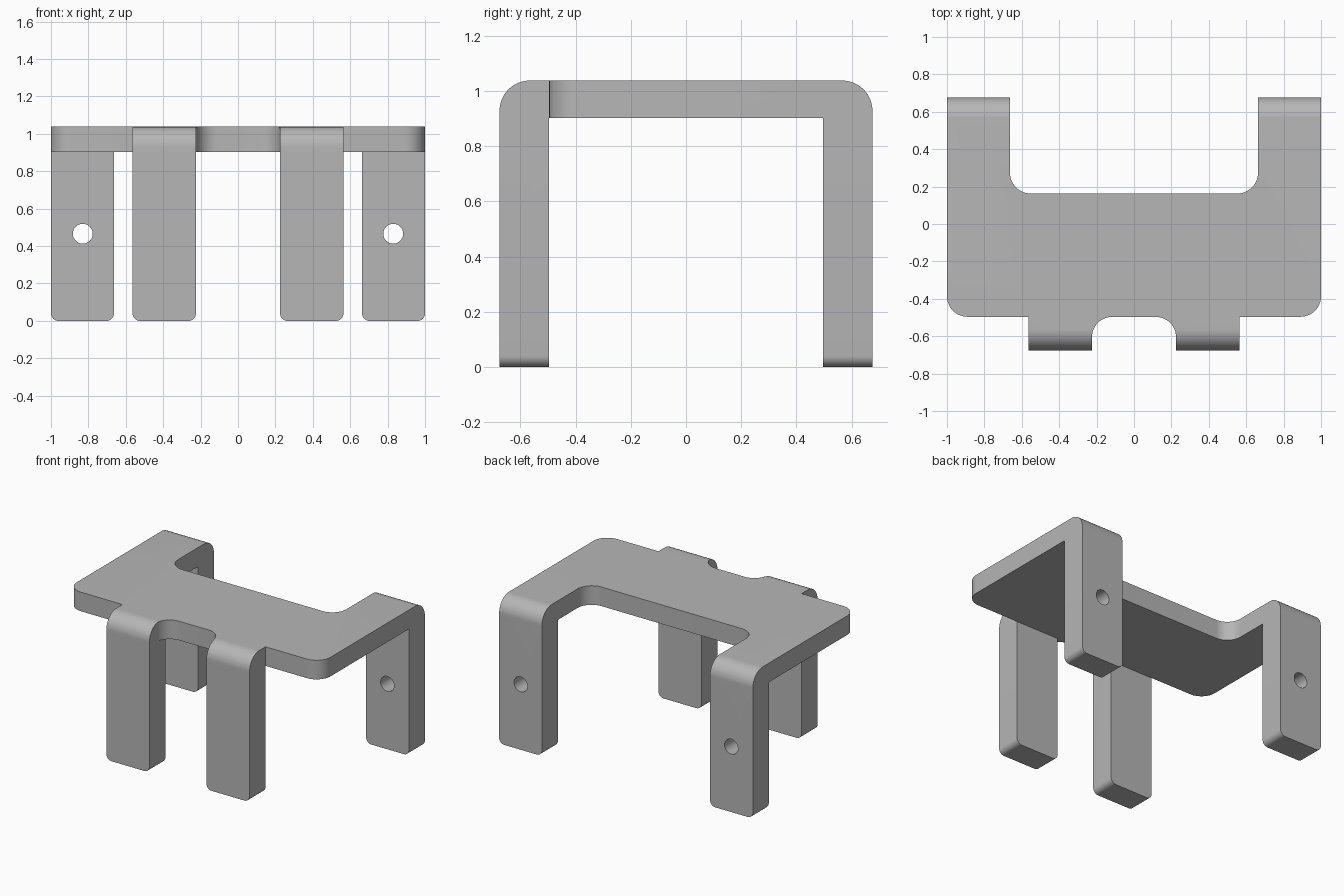
import bpy
import bmesh
from math import radians
from mathutils import Matrix, Vector

# Main dimensions
TOP, UNDER = 1.038, 0.902        # plate faces
OUT, INNER = 0.676, 0.496        # outer and inner leg faces
BEND, RELIEF = 0.11, 0.0235
FRONT = (0.225, 0.564)           # leg extents across x
REAR = (0.663, 1.0)

cube = bpy.data.objects.get("Cube")
if cube:
    bpy.data.objects.remove(cube, do_unlink=True)

metal = bpy.data.materials.new("grey metal")
colour = (0.47, 0.47, 0.47, 1)
metal.diffuse_color = colour
metal.use_nodes = True
metal.node_tree.nodes["Principled BSDF"].inputs["Base Color"].default_value = colour


def rounded(corners, steps=12):
    """Turn (u, v, radius) corners into a polygon with filleted corners."""
    points = []
    for i, (u, v, r) in enumerate(corners):
        here = Vector((u, v))
        if not r:
            points.append(here)
            continue
        before = Vector(corners[i - 1][:2]) - here
        after = Vector(corners[(i + 1) % len(corners)][:2]) - here
        a, b = before.normalized() * r, after.normalized() * r
        centre = here + a + b            # every corner is square
        for k in range(steps + 1):
            ang = radians(90) * k / steps
            d = Vector((1, 0)) @ Matrix.Rotation(-ang, 2)
            points.append(centre - b * abs(d.x) - a * abs(d.y))
    return points


def prism(name, points, axis, start, end):
    """Extrude a polygon along one axis; the other two axes hold (u, v)."""
    def place(p, w):
        return {"x": (w, p[0], p[1]), "y": (p[0], w, p[1]), "z": (p[0], p[1], w)}[axis]
    bm = bmesh.new()
    face = bm.faces.new([bm.verts.new(place(p, start)) for p in points])
    shift = Vector(place((0, 0), end - start))
    new = bmesh.ops.extrude_face_region(bm, geom=[face])["geom"]
    bmesh.ops.translate(bm, vec=shift, verts=[g for g in new if isinstance(g, bmesh.types.BMVert)])
    bmesh.ops.recalc_face_normals(bm, faces=bm.faces)
    mesh = bpy.data.meshes.new(name)
    bm.to_mesh(mesh)
    bm.free()
    mesh.materials.append(metal)
    obj = bpy.data.objects.new(name, mesh)
    bpy.context.collection.objects.link(obj)
    return obj


def disc(u, v, r):
    return rounded([(u - r, v - r, r), (u + r, v - r, r), (u + r, v + r, r), (u - r, v + r, r)], 8)


def combine(target, other, operation):
    """Apply a boolean and discard the helper."""
    other.hide_render = True
    mod = target.modifiers.new("cut", "BOOLEAN")
    mod.operation, mod.solver, mod.object = operation, "EXACT", other
    bpy.context.view_layer.objects.active = target
    bpy.ops.object.modifier_apply(modifier=mod.name)
    bpy.data.objects.remove(other, do_unlink=True)


# Plate outline: right half listed, then mirrored
FAR = 0.8
half = [(FRONT[0], -INNER, BEND), (FRONT[0], -FAR, 0), (FRONT[1], -FAR, 0),
        (FRONT[1], -INNER, 0), (1, -INNER, BEND), (1, FAR, 0),
        (REAR[0], FAR, 0), (REAR[0], 0.163, BEND)]
outline = half + [(-x, y, r) for x, y, r in reversed(half)]
bracket = prism("bent_bracket", rounded(outline), "z", UNDER, TOP + 0.1)

# Four legs with rounded feet
for side in (-1, 1):
    for (a, b), depth in ((FRONT, -1), (REAR, 1)):
        x0, x1 = sorted((a * side, b * side))
        foot = [(x0, 0, 0.04), (x1, 0, 0.04), (x1, 0.97, 0), (x0, 0.97, 0)]
        leg = prism("leg", rounded(foot, 8), "y", INNER * depth, FAR * depth)
        combine(bracket, leg, "UNION")

# Trim to the outer side profile with its two bends
shell = [(-OUT, -0.1, 0), (OUT, -0.1, 0), (OUT, TOP, BEND), (-OUT, TOP, BEND)]
combine(bracket, prism("bend_envelope", rounded(shell, 16), "x", -1.1, 1.1), "INTERSECT")

# Relief grooves inside the bends
reach = FRONT[1]
combine(bracket, prism("front_relief", disc(-INNER, UNDER, RELIEF), "x", -reach, reach), "DIFFERENCE")
for side in (-1, 1):
    groove = prism("rear_relief", disc(INNER, UNDER, RELIEF), "x", side * 0.6, side * 1.1)
    combine(bracket, groove, "DIFFERENCE")
    hole = prism("screw_hole", disc(side * 0.83, 0.466, 0.053), "y", 0.4, 0.9)
    combine(bracket, hole, "DIFFERENCE")

bpy.ops.object.select_all(action="DESELECT")
bracket.select_set(True)
bpy.context.view_layer.objects.active = bracket
bpy.ops.object.shade_smooth_by_angle(angle=radians(30))
